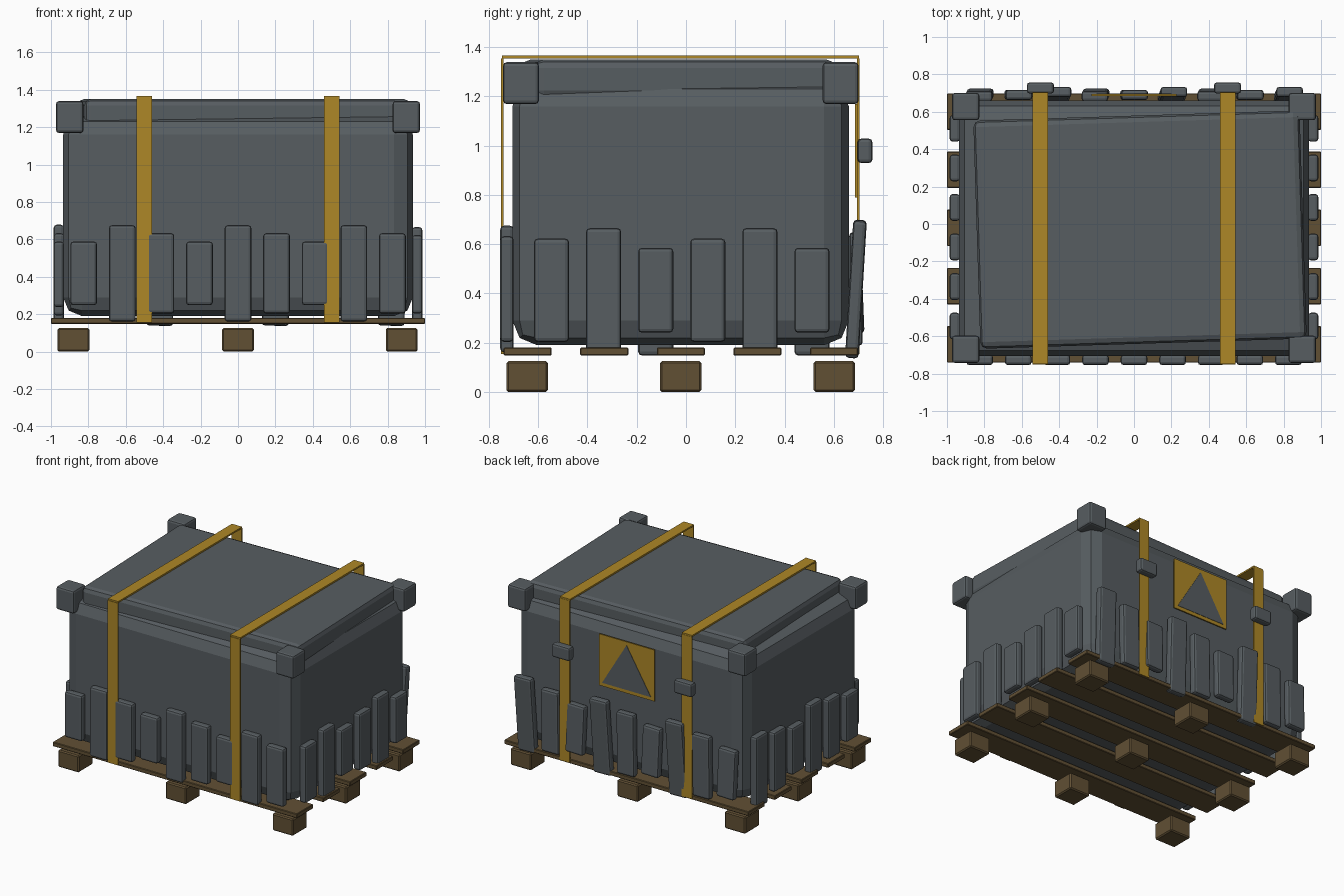
import bpy, bmesh, math
from mathutils import Matrix, Euler

if "Cube" in bpy.data.objects:
    bpy.data.objects.remove(bpy.data.objects["Cube"])


def material(name, rgb):
    m = bpy.data.materials.new(name)
    m.diffuse_color = (*rgb, 1)
    m.use_nodes = True
    m.node_tree.nodes["Principled BSDF"].inputs["Base Color"].default_value = m.diffuse_color
    return m


GREY = material("slate grey", (0.095, 0.11, 0.12))
YELLOW = material("mustard yellow", (0.42, 0.245, 0.02))
BROWN = material("wood brown", (0.12, 0.08, 0.034))


def finish(bm, name, mat):
    bmesh.ops.recalc_face_normals(bm, faces=bm.faces)
    me = bpy.data.meshes.new(name)
    bm.to_mesh(me)
    bm.free()
    me.materials.append(mat)
    ob = bpy.data.objects.new(name, me)
    bpy.context.collection.objects.link(ob)
    return ob


def box(name, mat, centre, size, bevel=0.0, segs=2, rot=(0, 0, 0)):
    """Bevelled box from centre and full size."""
    bm = bmesh.new()
    bmesh.ops.create_cube(bm, size=1, matrix=Matrix.Diagonal((*size, 1)))
    if bevel:
        bmesh.ops.bevel(bm, geom=bm.edges[:], offset=bevel, segments=segs,
                        profile=0.5, affect='EDGES')
    bm.transform(Matrix.Translation(centre) @ Euler(rot).to_matrix().to_4x4())
    return finish(bm, name, mat)


# Pallet: nine feet and five deck planks
for x in (-0.88, 0, 0.875):
    for y in (-0.645, -0.022, 0.602):
        box("pallet_foot", BROWN, (x, y, 0.0625), (0.17, 0.168, 0.125), 0.008, 1)
for i in range(5):
    box("pallet_plank", BROWN, (0, -0.643 + i * 0.311, 0.164), (2.0, 0.195, 0.032), 0.004, 1)

# Crate body and the slightly twisted lid
box("crate_body", GREY, (0, -0.022, 0.725), (1.87, 1.366, 1.07), 0.1)
box("crate_lid", GREY, (0.032, -0.03, 1.27), (1.745, 1.22, 0.16), 0.035, 2,
    (0, 0, math.radians(1.8)))

# Top corner guards
for x in (-0.9, 0.9):
    for y in (-0.67, 0.628):
        box("corner_guard", GREY, (x, y, 1.254), (0.146, 0.146, 0.17), 0.015)

# Tie-down straps with rear buckles
for x in (-0.5, 0.5):
    box("strap_top", YELLOW, (x, -0.022, 1.36), (0.083, 1.45, 0.012))
    box("strap_front", YELLOW, (x, -0.746, 0.755), (0.083, 0.01, 1.2))
    box("strap_back", YELLOW, (x, 0.7, 0.755), (0.083, 0.01, 1.2))
    box("strap_buckle", GREY, (x, 0.727, 0.979), (0.145, 0.06, 0.1), 0.015)

# Side slats: heights repeat in threes around the lower walls
front_h = (0.34, 0.515, 0.43)
right_h = (0.42, 0.505, 0.345)
left_h = (0.35, 0.44, 0.53)
back_h = (0.36, 0.46, 0.56)
back_lean = (0.04, 0.0, -0.06)
back_roll = (-0.04, 0.03, 0.05)
for i in range(9):
    x = -0.825 + i * 0.2063
    k = i % 3
    box("front_slat", GREY, (x, -0.727, 0.418), (0.143, 0.055, front_h[k]), 0.016)
    box("back_slat", GREY, (x, 0.69, 0.418), (0.143, 0.055, back_h[k]), 0.016, 2,
        (back_lean[k], back_roll[k] * 0.5, 0))
for i in range(6):
    y = -0.546 + i * 0.2115
    k = i % 3
    box("right_slat", GREY, (0.958, y, 0.413), (0.055, 0.143, right_h[k]), 0.016)
    box("left_slat", GREY, (-0.958, y, 0.413), (0.055, 0.143, left_h[k]), 0.016)

# Rear warning plate with triangle
box("warning_plate", YELLOW, (0, 0.69, 0.98), (0.455, 0.009, 0.38))
bm = bmesh.new()
tri = [bm.verts.new(p) for p in ((-0.2, 0.693, 0.815), (0.2, 0.693, 0.815), (0, 0.693, 1.145))]
face = bm.faces.new(tri)
ext = bmesh.ops.extrude_face_region(bm, geom=[face])["geom"]
bmesh.ops.translate(bm, vec=(0, 0.004, 0),
                    verts=[v for v in ext if isinstance(v, bmesh.types.BMVert)])
finish(bm, "warning_triangle", GREY)
